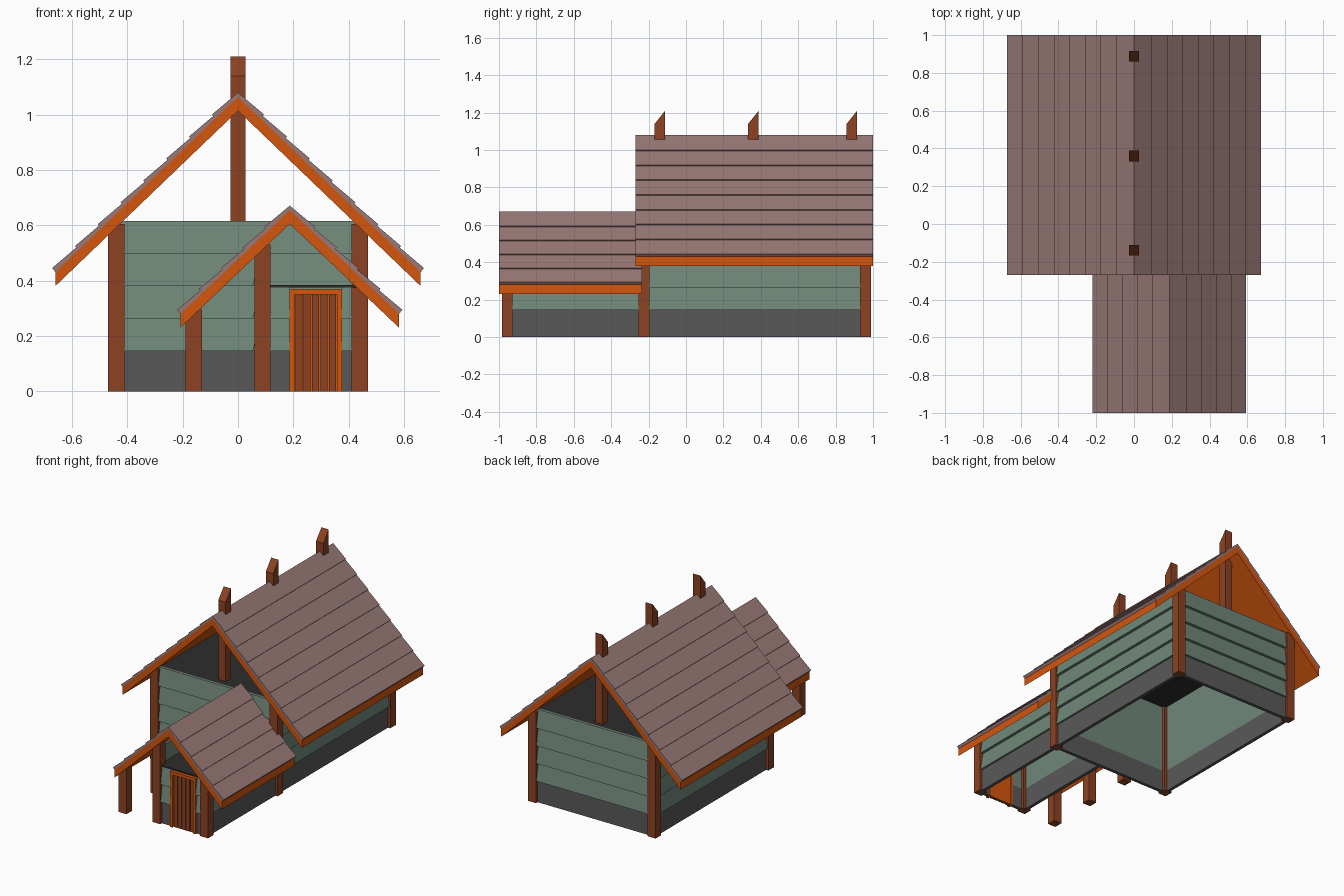
import bpy
import bmesh
from mathutils import Vector

cube = bpy.data.objects.get("Cube")
if cube:
    bpy.data.objects.remove(cube, do_unlink=True)


def material(name, r, g, b):
    lin = [((c / 255 + 0.055) / 1.055) ** 2.4 for c in (r, g, b)]
    m = bpy.data.materials.new(name)
    m.use_nodes = True
    m.diffuse_color = (*lin, 1)
    m.node_tree.nodes["Principled BSDF"].inputs["Base Color"].default_value = (*lin, 1)
    return m


ORANGE = material("orange wood", 212, 86, 13)
BROWN = material("brown timber", 140, 66, 34)
GREEN = material("green siding", 112, 135, 121)
GREY = material("grey foundation", 89, 89, 89)
ROOF = material("mauve shingles", 152, 121, 118)
DARK = material("dark ceiling", 45, 45, 45)


def sweep(name, profiles, start, end, out, mat):
    """Extrude (offset along out, height) outlines from start to end on the ground."""
    bm = bmesh.new()
    for prof in profiles:
        rings = [[bm.verts.new(Vector((*p, 0)) + Vector((*out, 0)) * o + Vector((0, 0, z)))
                  for o, z in prof] for p in (start, end)]
        bm.faces.new(rings[0])
        bm.faces.new(rings[1][::-1])
        n = len(prof)
        for i in range(n):
            j = (i + 1) % n
            bm.faces.new((rings[0][i], rings[1][i], rings[1][j], rings[0][j]))
    bmesh.ops.recalc_face_normals(bm, faces=bm.faces)
    mesh = bpy.data.meshes.new(name)
    bm.to_mesh(mesh)
    bm.free()
    mesh.materials.append(mat)
    obj = bpy.data.objects.new(name, mesh)
    bpy.context.collection.objects.link(obj)
    return obj


def rect(a, b, z0, z1):
    return [(a, z0), (b, z0), (b, z1), (a, z1)]


def box(name, x0, x1, y0, y1, z0, z1, mat):
    return sweep(name, [rect(x0, x1, z0, z1)], (0, y0), (0, y1), (1, 0), mat)


BASE, PLANK = 0.145, 0.1175


def wall(name, start, end, out, courses, lean=0.025):
    """Foundation strip with overlapping, outward-leaning planks above."""
    sweep(name + "_foundation", [rect(-0.01, 0.012, 0, BASE)], start, end, out, GREY)
    planks = []
    for i in range(courses):
        z = BASE + i * PLANK
        planks.append([(-0.01, z), (lean, z), (0.006, z + PLANK), (-0.01, z + PLANK)])
    sweep(name + "_siding", planks, start, end, out, GREEN)


def post(name, x, y, top):
    box(name, x - 0.029, x + 0.029, y - 0.029, y + 0.029, 0, top, BROWN)


def roof(name, cx, apex, half, slope, courses, y0, y1):
    """Gable slab with stepped shingle boards on both slopes."""
    drop = apex - slope * half
    slab = [(-half, drop), (0, apex), (half, drop),
            (half, drop - 0.05), (0, apex - 0.05), (-half, drop - 0.05)]
    sweep(name + "_deck", [slab], (cx, y0), (cx, y1), (1, 0), ORANGE)
    step = half / courses
    for side, s in (("left", 1), ("right", -1)):
        boards = []
        for i in range(courses):
            a, b = i * step, (i + 1) * step
            za, zb = apex - slope * a, apex - slope * b
            boards.append([(s * a, za), (s * b, zb),
                           (s * (b + 0.012), zb + 0.015), (s * a, za + 0.016)])
        sweep(f"{name}_{side}_shingles", boards, (cx, y0), (cx, y1), (1, 0), ROOF)


# Main house walls and ceiling
W, FRONT, BACK = 0.44, -0.225, 0.96
wall("main_front", (-W, FRONT), (W, FRONT), (0, -1), 4)
wall("main_back", (-W, BACK), (W, BACK), (0, 1), 4)
wall("main_left", (W, FRONT), (W, BACK), (1, 0), 4)
wall("main_right", (-W, FRONT), (-W, BACK), (-1, 0), 4)
box("main_ceiling", -W, W, FRONT, BACK, 0.6, 0.612, DARK)
for sx in (-1, 1):
    for y in (FRONT, BACK):
        post("main_corner_post", sx * W, y, 0.605)

# Main roof and slanted ridge posts
roof("main_roof", 0, 1.064, 0.66, 0.96, 8, -0.27, 1.0)
for y in (-0.14, 0.36, 0.887):
    sweep("ridge_post", [[(y - 0.028, 0.61), (y + 0.028, 0.61), (y + 0.028, 1.21), (y - 0.028, 1.14)]],
          (-0.027, 0), (0.027, 0), (0, 1), BROWN)

# Porch room
PX0, PX1, PY = 0.088, 0.44, -0.956
DOOR0, DOOR1 = 0.187, 0.375
wall("porch_left", (PX1, PY), (PX1, FRONT), (1, 0), 2)
wall("porch_right", (PX0, PY), (PX0, FRONT), (-1, 0), 3, 0.036)
wall("porch_front_right", (PX0, PY), (DOOR0, PY), (0, -1), 2)
wall("porch_front_left", (DOOR1, PY), (PX1, PY), (0, -1), 2)
box("porch_ceiling", PX0, PX1, PY - 0.012, FRONT, 0.375, 0.384, DARK)
post("porch_post_left", PX1, PY, 0.375)
post("porch_post_right", PX0, PY, 0.53)
for y in (PY, -0.62, -0.285):
    post("walkway_post", -0.16, y, 0.295)
roof("porch_roof", 0.187, 0.655, 0.395, 0.95, 5, -1.0, -0.235)

# Door with frame and upright boards
FR = 0.018
for name, a, b, z0, z1 in (("jamb_right", DOOR0, DOOR0 + FR, 0, 0.37),
                           ("jamb_left", DOOR1 - FR, DOOR1, 0, 0.37),
                           ("lintel", DOOR0 + FR, DOOR1 - FR, 0.35, 0.37)):
    box("door_" + name, a, b, PY - 0.025, PY + 0.012, z0, z1, ORANGE)
box("door_backing", DOOR0 + FR, DOOR1 - FR, PY, PY + 0.008, 0, 0.35, ORANGE)
pitch = (DOOR1 - DOOR0 - 2 * FR) / 5
for i in range(5):
    x = DOOR0 + FR + i * pitch
    box("door_board", x + 0.002, x + pitch - 0.003, PY - 0.014, PY, 0, 0.35, BROWN)
